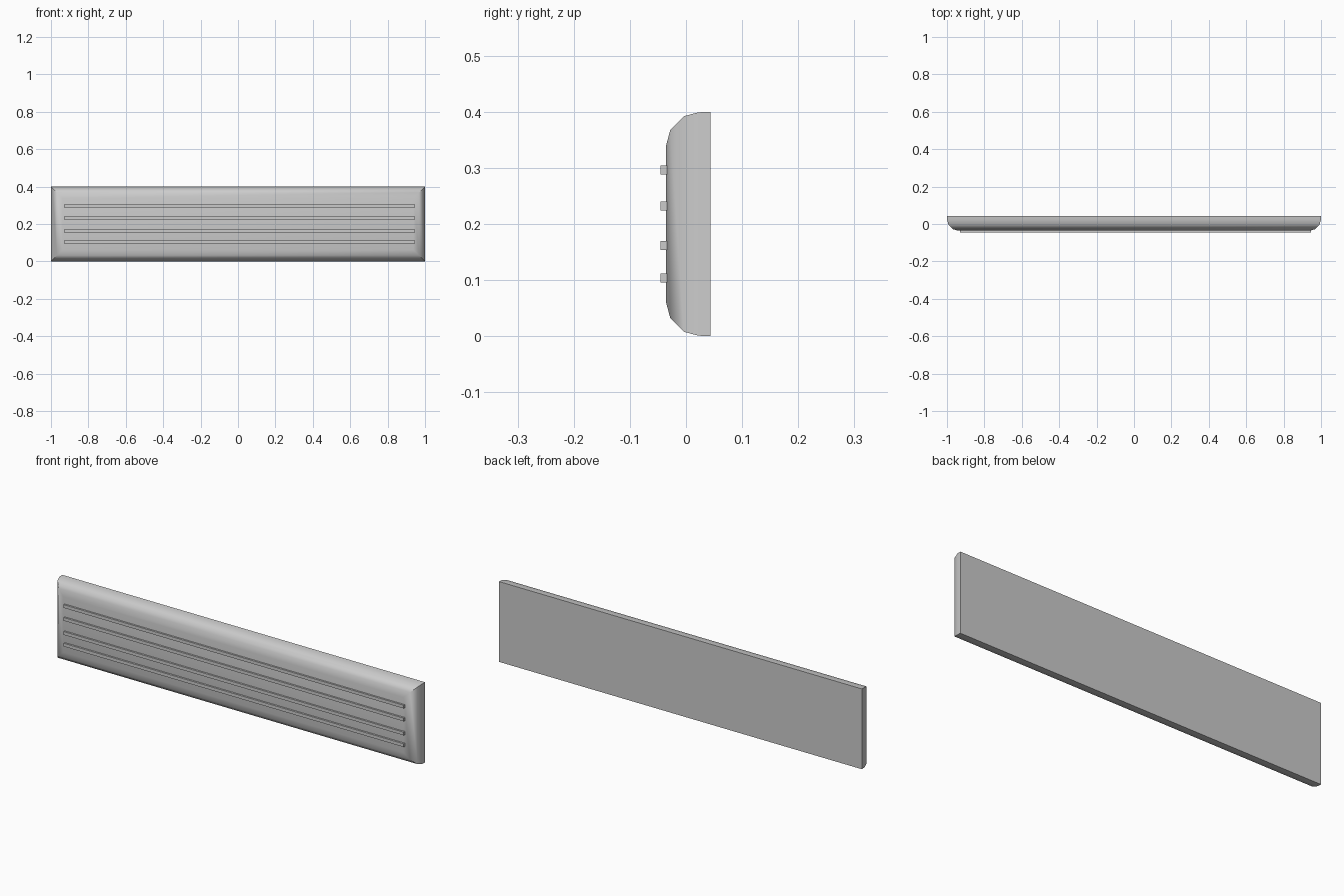
import bpy, bmesh, math

cube = bpy.data.objects.get("Cube")
if cube:
    bpy.data.objects.remove(cube, do_unlink=True)

grey = bpy.data.materials.new("light grey")
grey.use_nodes = True
colour = (0.6, 0.6, 0.6, 1)
grey.diffuse_color = colour
grey.node_tree.nodes["Principled BSDF"].inputs["Base Color"].default_value = colour

HALF_WIDTH, HEIGHT = 1.0, 0.4
FRONT = -0.036


def finish(bm, name):
    bmesh.ops.recalc_face_normals(bm, faces=bm.faces)
    mesh = bpy.data.meshes.new(name)
    bm.to_mesh(mesh)
    bm.free()
    mesh.materials.append(grey)
    obj = bpy.data.objects.new(name, mesh)
    bpy.context.collection.objects.link(obj)
    return obj


# Panel: rectangular rings lofted from the flat back to the rounded front
profile = [(0.044, 0), (0.022, 0.001), (-0.004, 0.008), (-0.028, 0.032), (FRONT, 0.062)]
bm = bmesh.new()
rings = []
for y, inset in profile:
    x, low, high = HALF_WIDTH - inset, inset, HEIGHT - inset
    rings.append([bm.verts.new(p) for p in
                  ((-x, y, low), (x, y, low), (x, y, high), (-x, y, high))])
for a, b in zip(rings, rings[1:]):
    for i in range(4):
        j = (i + 1) % 4
        bm.faces.new((a[i], a[j], b[j], b[i]))
bm.faces.new(rings[0])
bm.faces.new(rings[-1])
panel = finish(bm, "panel")
bpy.ops.object.select_all(action="DESELECT")
panel.select_set(True)
bpy.context.view_layer.objects.active = panel
bpy.ops.object.shade_smooth_by_angle(angle=math.radians(50))

# Four thin raised ribs along the front
left_end, right_end, rib_front = -0.93, 0.945, -0.045
for n, z in enumerate((0.104, 0.162, 0.232, 0.296), 1):
    bm = bmesh.new()
    bmesh.ops.create_cube(bm, size=1)
    for v in bm.verts:
        v.co.x = right_end if v.co.x > 0 else left_end
        v.co.y = -0.03 if v.co.y > 0 else rib_front
        v.co.z = z + v.co.z * 0.016
    finish(bm, f"rib_{n}")
